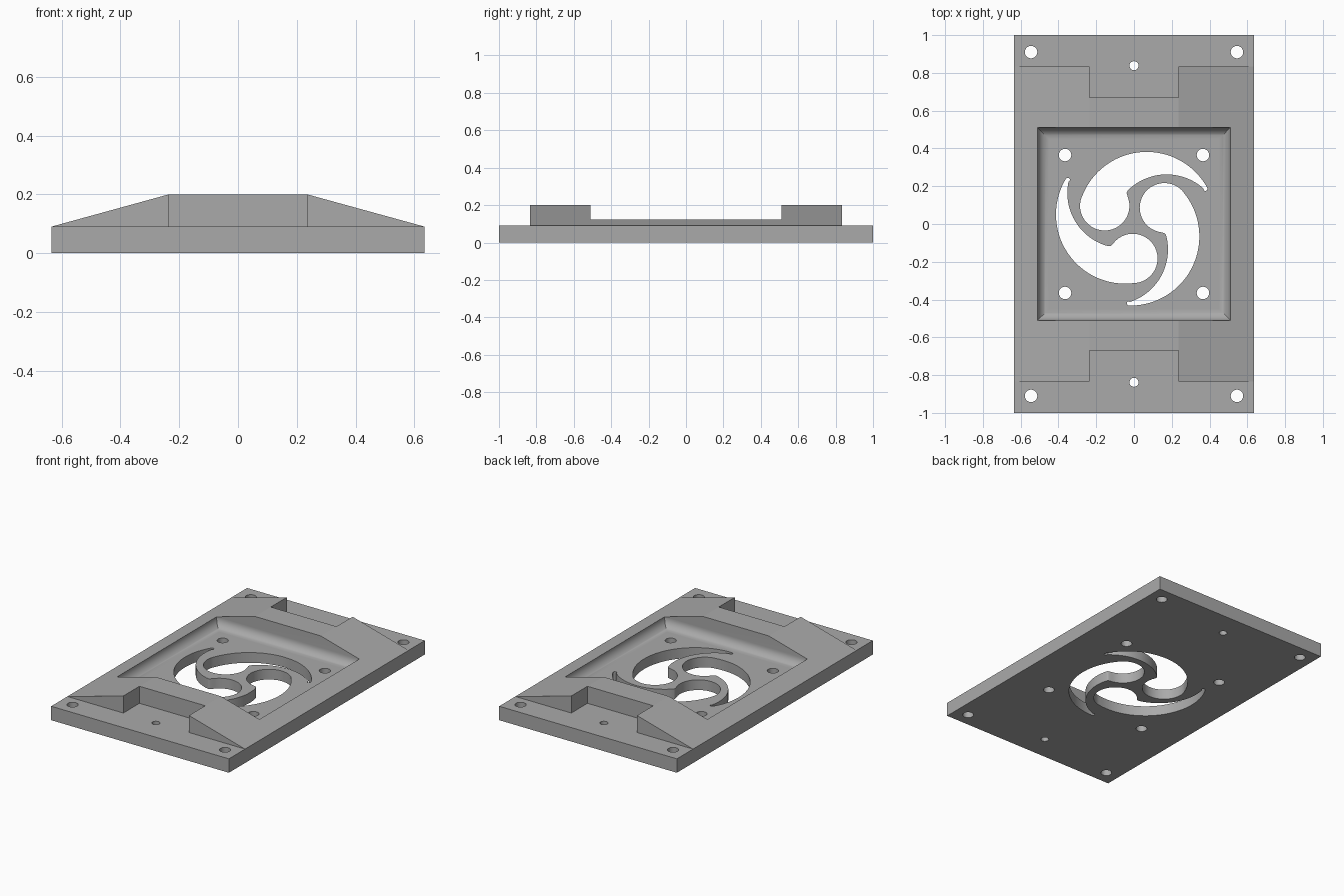
import bpy
import bmesh
from math import sin, cos, pi, radians, atan2, hypot
from mathutils import Matrix

cube = bpy.data.objects.get("Cube")
if cube:
    bpy.data.objects.remove(cube, do_unlink=True)

# Main dimensions
HALF_W, HALF_L = 0.635, 1.0
BASE_T, TOP = 0.09, 0.2
CROWN = 0.235                 # half width of the flat crown
PAD_L, NOTCH_Y = 0.835, 0.67  # raised pad end and notch depth
POCKET, FLOOR, FILLET = 0.51, 0.066, 0.058

grey = bpy.data.materials.new("matte grey")
grey.use_nodes = True
colour = (0.4, 0.4, 0.4, 1)
grey.diffuse_color = colour
grey.node_tree.nodes["Principled BSDF"].inputs["Base Color"].default_value = colour


def extrude(bm, outline, z0, z1, matrix=Matrix()):
    """Add a closed prism from a 2D outline."""
    rings = [[bm.verts.new(matrix @ Matrix.Translation((x, y, z)).translation)
              for x, y in outline] for z in (z0, z1)]
    bridge(bm, rings)


def bridge(bm, rings):
    """Skin a stack of equal rings and cap both ends."""
    n = len(rings[0])
    bm.faces.new(rings[0][::-1])
    bm.faces.new(rings[-1])
    for a, b in zip(rings, rings[1:]):
        for i in range(n):
            j = (i + 1) % n
            bm.faces.new((a[i], a[j], b[j], b[i]))


def arc(cx, cy, r, start, end, steps):
    """Points on an arc, angles in degrees."""
    return [(cx + r * cos(radians(start + (end - start) * i / steps)),
             cy + r * sin(radians(start + (end - start) * i / steps)))
            for i in range(steps + 1)]


def make_object(name, bm):
    bmesh.ops.recalc_face_normals(bm, faces=bm.faces)
    mesh = bpy.data.meshes.new(name)
    bm.to_mesh(mesh)
    bm.free()
    mesh.materials.append(grey)
    obj = bpy.data.objects.new(name, mesh)
    bpy.context.collection.objects.link(obj)
    return obj


# Plate body: ramped cross-section run along y
bm = bmesh.new()
section = [(-HALF_W, 0), (HALF_W, 0), (HALF_W, BASE_T), (CROWN, TOP),
           (-CROWN, TOP), (-HALF_W, BASE_T)]
extrude(bm, section, -HALF_L, HALF_L, Matrix.Rotation(pi / 2, 4, "X"))
plate = make_object("vent_plate", bm)

# Recess cutter: two T-shaped end steps and the filleted square pocket
bm = bmesh.new()
wide, far = HALF_W + 0.1, HALF_L + 0.1
step = [(-wide, far), (-wide, PAD_L), (-CROWN, PAD_L), (-CROWN, NOTCH_Y),
        (CROWN, NOTCH_Y), (CROWN, PAD_L), (wide, PAD_L), (wide, far)]
for turn in (0, pi):
    extrude(bm, step, BASE_T, 0.4, Matrix.Rotation(turn, 4, "Z"))
levels = []
for i in range(11):
    t = i / 10 * pi / 2
    levels.append((POCKET - FILLET * (1 - sin(t)), FLOOR + FILLET * (1 - cos(t))))
levels.append((POCKET, 0.4))
bridge(bm, [[bm.verts.new((sx * h, sy * h, z))
             for sx, sy in ((-1, -1), (1, -1), (1, 1), (-1, 1))] for h, z in levels])
recess_cutter = make_object("recess_cutter", bm)

# Through cutter: screw holes and three swirl openings
bm = bmesh.new()
for sx in (-1, 1):
    for sy in (-1, 1):
        for x, y in ((0.545, 0.91), (0.365, 0.365)):
            extrude(bm, arc(sx * x, sy * y, 0.033, 0, 350, 35), -0.1, 0.4)
for sy in (-1, 1):
    extrude(bm, arc(0, sy * 0.838, 0.024, 0, 348, 29), -0.1, 0.4)

big = (-0.02, -0.066, 0.366)
head = (0.161, 0.086, 0.366 - hypot(0.181, 0.152) + 0.001)
join = math_angle = atan2(0.152, 0.181) * 180 / pi
swirl = (arc(*head, join, 262, 40)                # round head
         + arc(0.155, -0.061, 0.014, 80, 20, 4)   # soft corner
         + arc(-0.112, -0.135, 0.292, 12, -72, 30)  # inner tail edge
         + arc(-0.027, -0.420, 0.0115, 110, 260, 8)  # tail tip
         + arc(*big, -91, join - 2, 44))          # outer edge
for k in range(3):
    extrude(bm, swirl, -0.1, 0.4, Matrix.Rotation(k * 2 * pi / 3, 4, "Z"))
through_cutter = make_object("through_cutter", bm)

# Cut the plate, then drop the cutters
bpy.context.view_layer.objects.active = plate
plate.select_set(True)
for cutter in (recess_cutter, through_cutter):
    cutter.hide_render = True
    mod = plate.modifiers.new("cut", "BOOLEAN")
    mod.operation = "DIFFERENCE"
    mod.solver = "EXACT"
    mod.object = cutter
    bpy.ops.object.modifier_apply(modifier=mod.name)
    bpy.data.objects.remove(cutter, do_unlink=True)

# Smooth curved walls, keep the broad faces flat
bpy.ops.object.select_all(action="DESELECT")
plate.select_set(True)
bpy.ops.object.shade_smooth_by_angle(angle=radians(30))
for face in plate.data.polygons:
    if face.area > 0.06 or abs(face.normal.z) > 0.999:
        face.use_smooth = False
